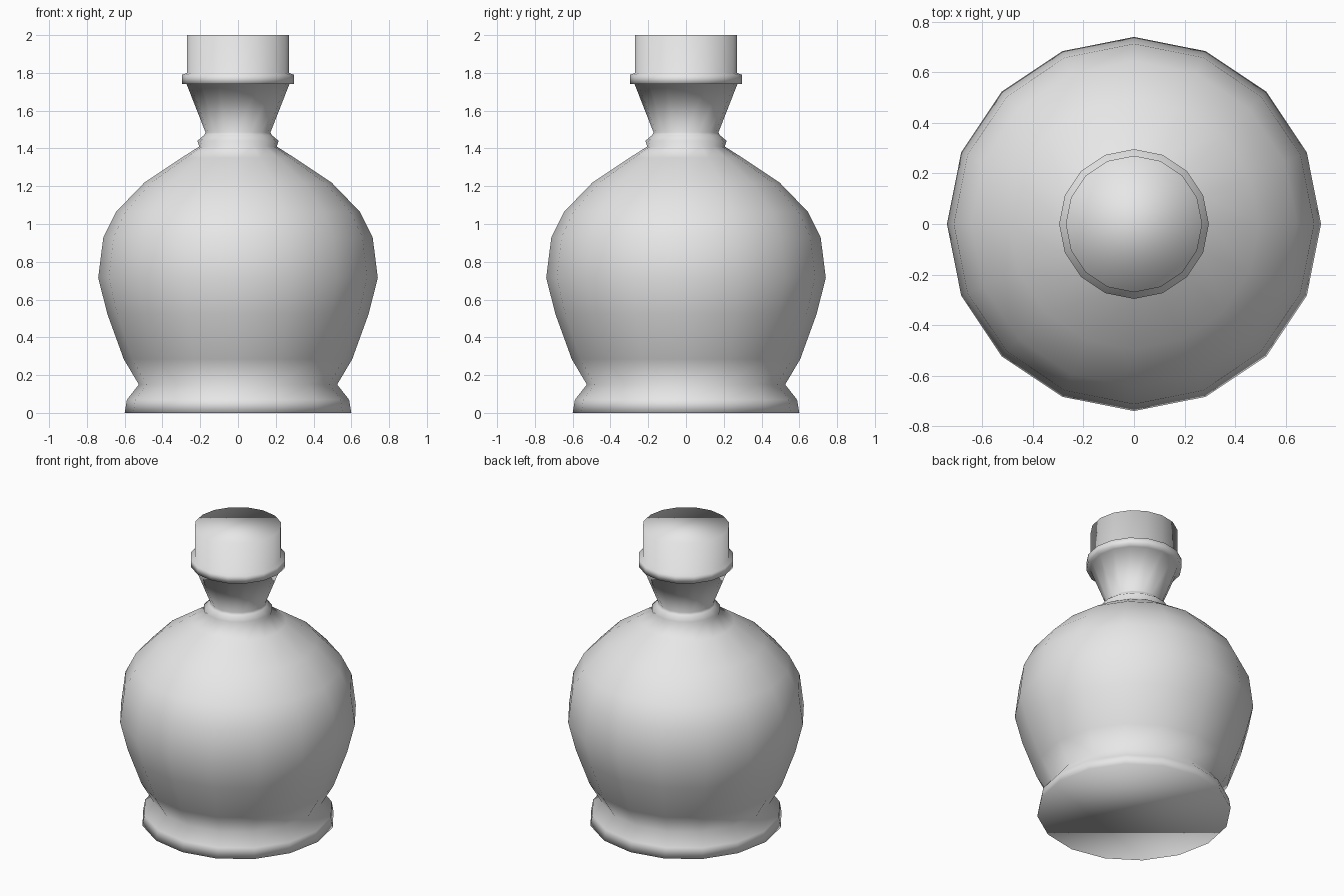
import bpy
import bmesh
from math import cos, sin, tau

SIDES = 16

# Remove the default cube
cube = bpy.data.objects.get("Cube")
if cube:
    bpy.data.objects.remove(cube, do_unlink=True)

# Plain light grey material
grey = bpy.data.materials.new("light_grey")
grey.use_nodes = True
colour = (0.8, 0.8, 0.8, 1)
grey.diffuse_color = colour
grey.node_tree.nodes["Principled BSDF"].inputs["Base Color"].default_value = colour

# Profile as (radius, height), from the ground up
foot = [(0.60, 0), (0.588, 0.07), (0.525, 0.15)]
belly = [(0.605, 0.285), (0.692, 0.525), (0.74, 0.715), (0.713, 0.93),
         (0.645, 1.065), (0.495, 1.22), (0.30, 1.35)]
collar = [(0.205, 1.41), (0.215, 1.44), (0.18, 1.47)]
neck = [(0.172, 1.485), (0.272, 1.74)]
lip = [(0.296, 1.74), (0.296, 1.79)]
stopper = [(0.27, 1.80), (0.27, 2.0)]


def lathe(name, profile):
    """Turn a profile around z and close both ends with flat caps."""
    bm = bmesh.new()
    angles = [tau * i / SIDES for i in range(SIDES)]
    rings = [[bm.verts.new((r * cos(a), r * sin(a), z)) for a in angles]
             for r, z in profile]
    for low, high in zip(rings, rings[1:]):
        for i in range(SIDES):
            j = (i + 1) % SIDES
            bm.faces.new((low[i], low[j], high[j], high[i]))
    bm.faces.new(list(reversed(rings[0])))
    bm.faces.new(rings[-1])
    for face in bm.faces:
        face.smooth = True
    mesh = bpy.data.meshes.new(name)
    bm.to_mesh(mesh)
    bm.free()
    mesh.materials.append(grey)
    obj = bpy.data.objects.new(name, mesh)
    bpy.context.collection.objects.link(obj)
    return obj


# Stoppered bottle in one continuous smooth surface
lathe("bottle", foot + belly + collar + neck + lip + stopper)
